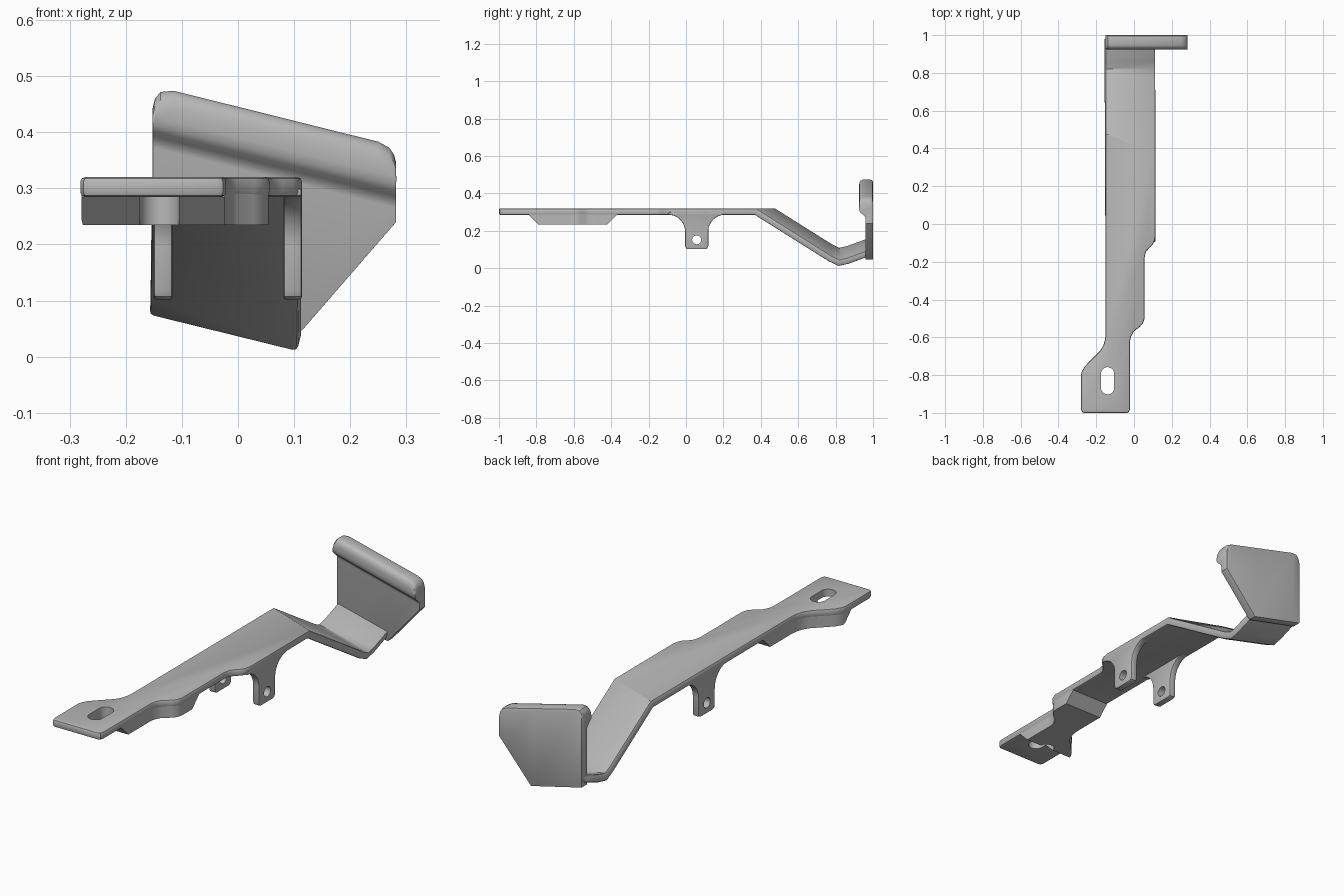
import bpy, bmesh, math

if "Cube" in bpy.data.objects:
    bpy.data.objects.remove(bpy.data.objects["Cube"])

metal = bpy.data.materials.new("grey metal")
metal.diffuse_color = (0.48, 0.48, 0.48, 1)
metal.use_nodes = True
metal.node_tree.nodes["Principled BSDF"].inputs["Base Color"].default_value = metal.diffuse_color

# Plan outline of the arm, given as (y, x) along each side
LEFT = [(-1, -.265), (-.995, -.275), (-.98, -.281), (-.8, -.281), (-.78, -.276), (-.755, -.262),
        (-.735, -.243), (-.672, -.18), (-.645, -.163), (-.61, -.153), (-.58, -.15)]
RIGHT = [(-1, -.037), (-.995, -.027), (-.98, -.021), (-.62, -.021), (-.595, -.015), (-.57, -.002),
         (-.545, .03), (-.525, .048), (-.5, .056), (-.18, .056), (-.15, .062), (-.13, .078),
         (-.11, .099), (-.09, .109), (-.06, .114)]
# Downward fold: (y, top z) on the right edge
FOLD = [(.78, .065), (.82, .046), (.86, .055), (.975, .097)]
TILT = .065


def side(pts, y):
    """x of an outline side at a given y"""
    for (y0, x0), (y1, x1) in zip(pts, pts[1:]):
        if y <= y1:
            return x0 + (x1 - x0) * (y - y0) / (y1 - y0)
    return pts[-1][1]


def make(name, verts, faces):
    mesh = bpy.data.meshes.new(name)
    mesh.from_pydata(verts, [], faces)
    bm = bmesh.new()
    bm.from_mesh(mesh)
    if any(not e.is_boundary for e in bm.edges) and all(e.is_manifold for e in bm.edges):
        bmesh.ops.recalc_face_normals(bm, faces=bm.faces)
    bm.to_mesh(mesh)
    bm.free()
    mesh.materials.append(metal)
    ob = bpy.data.objects.new(name, mesh)
    bpy.context.collection.objects.link(ob)
    return ob


def loft(name, rings):
    """closed solid through equal-length rings"""
    n = len(rings[0])
    verts = [v for r in rings for v in r]
    faces = [(k * n + i, k * n + (i + 1) % n, (k + 1) * n + (i + 1) % n, (k + 1) * n + i)
             for k in range(len(rings) - 1) for i in range(n)]
    faces += [tuple(range(n)), tuple(range(len(verts) - n, len(verts)))]
    return make(name, verts, faces)


def bevel(ob, width, angle, segments=2):
    m = ob.modifiers.new("bevel", 'BEVEL')
    m.width, m.segments = width, segments
    m.limit_method, m.angle_limit = 'ANGLE', math.radians(angle)


def cut(ob, cutter):
    m = ob.modifiers.new("cut", 'BOOLEAN')
    m.operation, m.solver, m.object = 'DIFFERENCE', 'EXACT', cutter
    cutter.hide_render = True
    cutter.hide_set(True)


def finish(ob):
    """apply modifiers and smooth"""
    dg = bpy.context.evaluated_depsgraph_get()
    mesh = bpy.data.meshes.new_from_object(ob.evaluated_get(dg))
    ob.modifiers.clear()
    ob.data = mesh
    bpy.ops.object.select_all(action='DESELECT')
    ob.select_set(True)
    bpy.context.view_layer.objects.active = ob
    bpy.ops.object.shade_smooth_by_angle(angle=math.radians(32))


# Cutters: oblong slot and cross pin hole
slot_ring = []
for i in range(24):
    a = 2 * math.pi * (i + .5) / 24
    y = -.83 + .035 * math.sin(a) + (.037 if math.sin(a) > 0 else -.037)
    slot_ring.append((-.14 + .035 * math.cos(a), y))
slot = loft("slot_cutter", [[(x, y, z) for x, y in slot_ring] for z in (.1, .5)])
pin = loft("pin_cutter", [[(x, .057 + .024 * math.cos(i * math.pi / 12), .152 + .024 * math.sin(i * math.pi / 12))
                           for i in range(24)] for x in (-.4, .4)])

# Arm: flat outline followed by the tilted fold, thickened
left = [(x, y, .32) for y, x in LEFT] + [(-.15, .478, .32)]
right = [(x, y, .32) for y, x in RIGHT] + [(.114, .375, .32)]
verts = right + left[::-1]
nr = len(right)
faces = [tuple(range(len(verts)))]
r, l = nr - 1, nr
for y, z in FOLD:
    k = len(verts)
    verts += [(.114, y, z), (-.15, y, z + TILT)]
    faces.append((l, r, k, k + 1))
    r, l = k, k + 1
arm = make("arm", verts, faces)
sol = arm.modifiers.new("thickness", 'SOLIDIFY')
sol.thickness, sol.offset, sol.use_even_offset = .035, -1, True
bevel(arm, .008, 50)
cut(arm, slot)
finish(arm)

# Thick block under the slotted end, ramped at both ends
ends = [-.84, -.79, -.42, -.37]
ys = sorted(set(ends + [y for y, x in LEFT + RIGHT if -.84 < y < -.37]))
rings = []
for y in ys:
    z = .235 + max(0, -.79 - y, y + .42)
    a, b = side(LEFT, y) + .002, side(RIGHT, y) - .002
    rings.append([(a, y, z), (b, y, z), (b, y, .3), (a, y, .3)])
block = loft("under_block", rings)
cut(block, slot)
finish(block)

# Two drilled ears with filleted roots
half = [(.045, .102), (.057, .107), (.062, .119)]
half += [(.062 + .09 * (1 - math.cos(t * math.pi / 16)), .196 + .09 * math.sin(t * math.pi / 16)) for t in range(9)]
half += [(.152, .3)]
prof = [(.057 + y, z) for y, z in half] + [(.057 - y, z) for y, z in half[::-1]]
for name, x0, x1 in (("left_ear", -.15, -.117), ("right_ear", .081, .114)):
    ear = loft(name, [[(x, y, z) for y, z in prof] for x in (x0, x1)])
    bevel(ear, .005, 60)
    cut(ear, pin)
    finish(ear)

# Upright pad with a rolled, slanted top lip
rings = []
for x, drop in ((-.152, .04), (-.148, .022), (-.138, .008), (-.115, 0), (.114, 0),
                (.25, 0), (.27, .006), (.278, .016), (.282, .03)):
    top = .474 - .249 * (x + .115)
    low = .11 - .238 * (x + .152) if x < .115 else .047 + 1.15 * (x - .114)
    ring = [(1, low), (.96, low)]
    ring += [(y, min(top - d, top - drop - e)) for y, d, e in (
        (.96, .11, 0), (.957, .1, 0), (.948, .09, 0), (.936, .081, 0), (.928, .07, 0), (.925, .055, 0),
        (.925, .03, .03), (.928, .014, .014), (.936, .004, .004), (.947, 0, 0),
        (.985, 0, 0), (.996, .004, .004), (1, .015, .015))]
    rings.append([(x, y, z) for y, z in ring])
pad = loft("pad", rings)
bevel(pad, .004, 55)
finish(pad)
